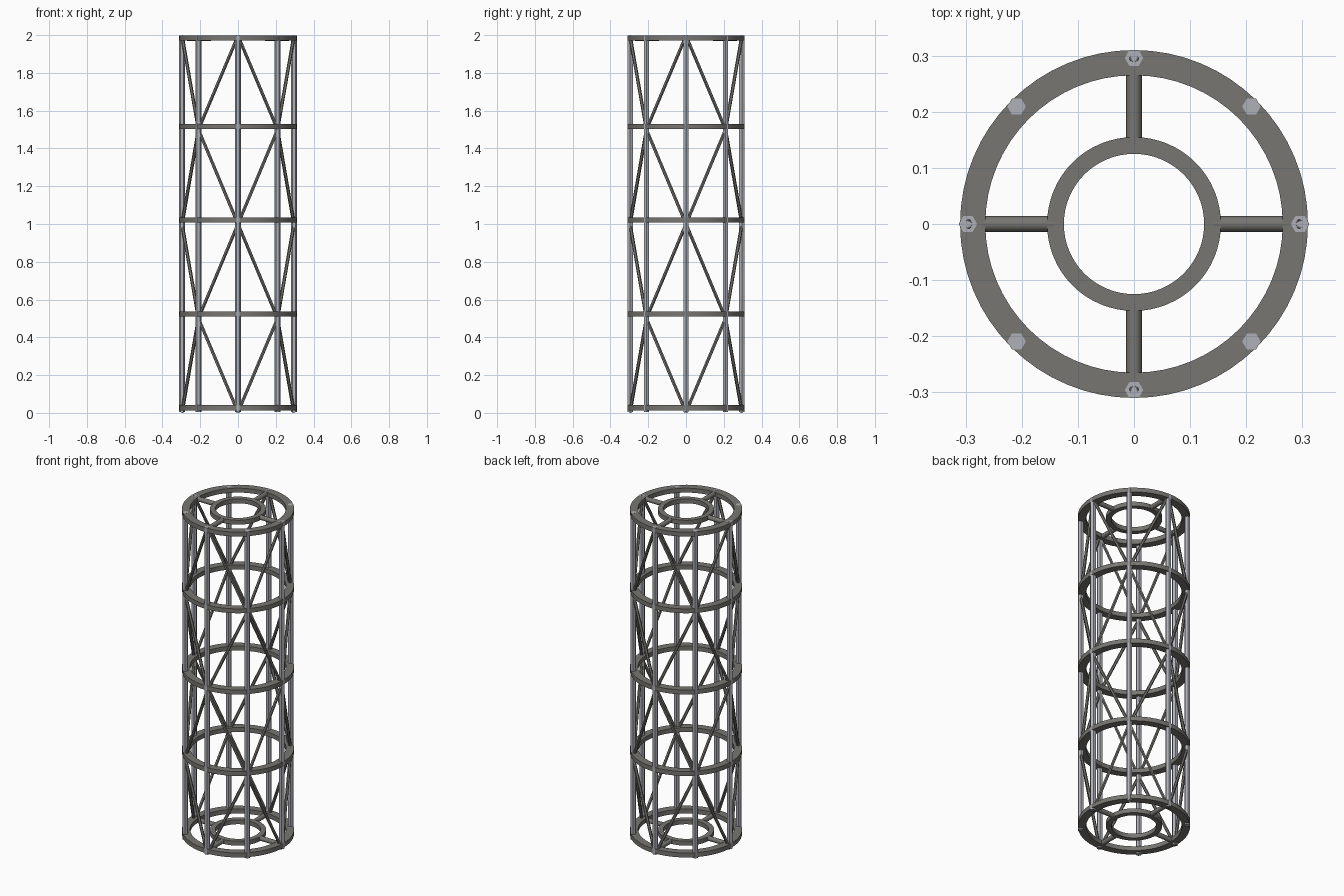
import bpy, bmesh
from math import cos, sin, pi
from mathutils import Vector, Matrix

cube = bpy.data.objects.get("Cube")
if cube:
    bpy.data.objects.remove(cube)


def material(name, rgb):
    m = bpy.data.materials.new(name)
    m.diffuse_color = (*rgb, 1)
    m.use_nodes = True
    m.node_tree.nodes["Principled BSDF"].inputs["Base Color"].default_value = (*rgb, 1)
    return m


dark = material("dark warm grey", (0.185, 0.18, 0.165))
light = material("light steel grey", (0.43, 0.44, 0.48))


def finish(bm, name, mat, smooth=False):
    bmesh.ops.recalc_face_normals(bm, faces=bm.faces)
    mesh = bpy.data.meshes.new(name)
    bm.to_mesh(mesh)
    bm.free()
    mesh.materials.append(mat)
    ob = bpy.data.objects.new(name, mesh)
    bpy.context.scene.collection.objects.link(ob)
    if smooth:
        bpy.ops.object.select_all(action="DESELECT")
        ob.select_set(True)
        bpy.context.view_layer.objects.active = ob
        bpy.ops.object.shade_smooth_by_angle()
    return ob


def ring(name, outer, inner, z, half=0.0135, sides=64):
    # Spin a rectangular section around the z axis
    bm = bmesh.new()
    section = [(inner, z - half), (outer, z - half), (outer, z + half), (inner, z + half)]
    verts = [bm.verts.new((r, 0, h)) for r, h in section]
    edges = [bm.edges.new((verts[i], verts[(i + 1) % 4])) for i in range(4)]
    bmesh.ops.spin(bm, geom=verts + edges, cent=(0, 0, 0), axis=(0, 0, 1),
                   angle=2 * pi, steps=sides)
    bmesh.ops.remove_doubles(bm, verts=bm.verts, dist=1e-5)
    return finish(bm, name, dark, True)


def rod(bm, a, b, radius, sides):
    a, b = Vector(a), Vector(b)
    d = b - a
    turn = d.to_track_quat("Z", "Y").to_matrix().to_4x4()
    if abs(d.x) + abs(d.y) < 1e-6:
        turn = Matrix.Rotation(pi / 2, 4, "Z")
    bmesh.ops.create_cone(bm, cap_ends=True, segments=sides, radius1=radius,
                          radius2=radius, depth=d.length,
                          matrix=Matrix.Translation((a + b) / 2) @ turn)


def polar(r, step, z):
    return (r * cos(step * pi / 4), r * sin(step * pi / 4), z)


POST_R = 0.296

# Outer hoops
levels = [0.027, 0.524, 1.021, 1.516, 1.984]
for i, z in enumerate(levels):
    ring(f"outer_hoop_{i + 1}", 0.31, 0.265, z)

# End hubs with four spokes each
for end, z in (("bottom", levels[0]), ("top", levels[-1])):
    ring(f"{end}_hub_ring", 0.155, 0.125, z)
    bm = bmesh.new()
    for k in range(0, 8, 2):
        rod(bm, polar(0.142, k, z), polar(0.27, k, z), 0.014, 20)
    finish(bm, f"{end}_spokes", dark, True)

# Eight hexagonal posts
for k in range(8):
    bm = bmesh.new()
    rod(bm, polar(POST_R, k, 0.006), polar(POST_R, k, 1.998), 0.0165, 6)
    finish(bm, f"post_{k + 1}", light)

# Zigzag braces between neighbouring posts
nodes = [0.004, 0.5, 1.0, 1.5, 1.996]
for level in range(4):
    bm = bmesh.new()
    for k in range(0, 8, 2):
        for side in (-1, 1):
            low, high = (k, k + side) if level % 2 == 0 else (k + side, k)
            rod(bm, polar(POST_R, low, nodes[level]),
                polar(POST_R, high, nodes[level + 1]), 0.009, 6)
    finish(bm, f"braces_level_{level + 1}", dark)
